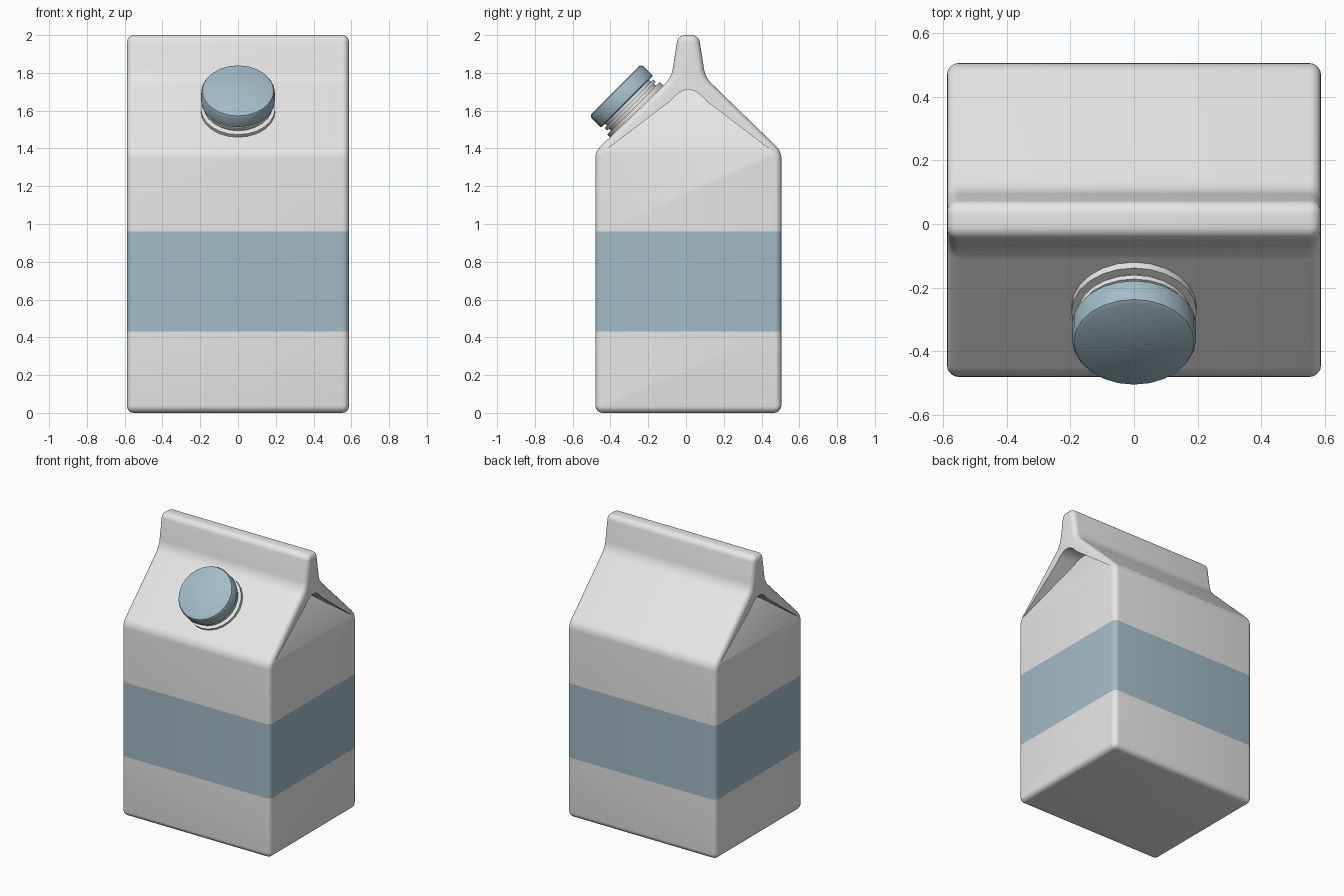
import bpy, bmesh, math
from mathutils import Vector, Matrix

if "Cube" in bpy.data.objects:
    bpy.data.objects.remove(bpy.data.objects["Cube"])

CY = 0.0125            # carton centre in y
HW = 0.587             # half width in x
RIM = 0.035            # rounding of the end edges


def material(name, rgb):
    m = bpy.data.materials.new(name)
    m.diffuse_color = (*rgb, 1)
    m.use_nodes = True
    m.node_tree.nodes["Principled BSDF"].inputs["Base Color"].default_value = m.diffuse_color
    return m


white = material("carton white", (0.8, 0.8, 0.8))
blue = material("soft blue", (0.37, 0.50, 0.57))


def make_object(name, bm, mats, smooth=40):
    bmesh.ops.recalc_face_normals(bm, faces=bm.faces[:])
    me = bpy.data.meshes.new(name)
    bm.to_mesh(me)
    bm.free()
    ob = bpy.data.objects.new(name, me)
    bpy.context.collection.objects.link(ob)
    for m in mats:
        me.materials.append(m)
    bpy.ops.object.select_all(action='DESELECT')
    ob.select_set(True)
    bpy.context.view_layer.objects.active = ob
    if smooth:
        bpy.ops.object.shade_smooth_by_angle(angle=math.radians(smooth))
    return ob


def loft(bm, rings):
    """Skin closed rings of points and cap both ends."""
    loops = [[bm.verts.new(p) for p in r] for r in rings]
    n = len(loops[0])
    for a, b in zip(loops, loops[1:]):
        for i in range(n):
            j = (i + 1) % n
            bm.faces.new((a[i], a[j], b[j], b[i]))
    bm.faces.new(loops[0])
    bm.faces.new(loops[-1])


def fillet(points, steps=6):
    """Round each corner (y, z, radius) of a closed polygon."""
    out = []
    n = len(points)
    for i, (y, z, r) in enumerate(points):
        p = Vector((y, z))
        a = (Vector(points[i - 1][:2]) - p).normalized()
        b = (Vector(points[(i + 1) % n][:2]) - p).normalized()
        half = a.angle(b) / 2
        c = p + (a + b).normalized() * r / math.sin(half)
        t = r / math.tan(half)
        u, v = p + a * t - c, p + b * t - c
        for k in range(steps + 1):
            f = k / steps
            ang = math.pi - 2 * half
            w = (u * math.sin((1 - f) * ang) + v * math.sin(f * ang)) / math.sin(ang)
            out.append(c + w)
    return out


# Carton body: rounded gable profile, lofted along x with rounded ends
right = [(0.4925, 0, 0.04), (0.4925, 1.385, 0.09),
         (0.09, 1.775, 0.14), (0.055, 2.0, 0.043)]
profile = fillet(right + [(-y, z, r) for y, z, r in reversed(right)])
n = len(profile)
normals = []
for i in range(n):
    e = (profile[(i + 1) % n] - profile[i - 1]).normalized()
    normals.append(Vector((e.y, -e.x)))     # outward, profile runs anticlockwise


def ring(x, inset):
    return [(x, p.x - q.x * inset + CY, p.y - q.y * inset)
            for p, q in zip(profile, normals)]


ends = []
for k in range(6):
    a = math.pi / 2 * k / 5
    ends.append((HW - RIM * (1 - math.cos(a)), RIM * (1 - math.sin(math.pi / 2 - a))))
ends = [(HW - RIM * (1 - math.sin(math.pi / 2 * k / 5)),
         RIM * (1 - math.cos(math.pi / 2 * k / 5))) for k in range(6)]
bm = bmesh.new()
loft(bm, [ring(-x, t) for x, t in reversed(ends)] + [ring(x, t) for x, t in ends])

# Painted band around the body
for z in (0.43, 0.96):
    bmesh.ops.bisect_plane(bm, geom=bm.verts[:] + bm.edges[:] + bm.faces[:],
                           plane_co=(0, 0, z), plane_no=(0, 0, 1))
for f in bm.faces:
    f.material_index = int(0.43 < f.calc_center_median().z < 0.96)
body = make_object("carton_body", bm, [white, blue], 0)

# Folded gable recesses: arched wedges cut into both ends
arch = [(-0.465, 1.37), (-0.10, 1.647), (-0.065, 1.683), (-0.03, 1.706), (0, 1.712)]
arch += [(-y, z) for y, z in reversed(arch[:-1])]
for side in (-1, 1):
    bm = bmesh.new()
    loft(bm, [[(side * (HW - 0.15 * (z - 1.385) / 0.33), y + CY, z) for y, z in arch],
              [(side * 0.75, y + CY, z) for y, z in arch]])
    cutter = make_object("gable_cutter", bm, [white], 0)
    cutter.hide_render = True
    bpy.context.view_layer.objects.active = body
    mod = body.modifiers.new("gable_fold", 'BOOLEAN')
    mod.operation = 'DIFFERENCE'
    mod.solver = 'EXACT'
    mod.object = cutter
    bpy.ops.object.modifier_apply(modifier=mod.name)
    bpy.data.objects.remove(cutter)
bpy.ops.object.select_all(action='DESELECT')
body.select_set(True)
bpy.context.view_layer.objects.active = body
bpy.ops.object.shade_smooth_by_angle(angle=math.radians(28))


# Spout and cap: turned parts tilted 45 degrees onto the front slope
def turned(name, prof, mat, sides=24):
    bm = bmesh.new()
    loft(bm, [[(r * math.cos(2 * math.pi * i / sides),
                r * math.sin(2 * math.pi * i / sides), h) for i in range(sides)]
              for r, h in prof])
    tilt = Matrix.Translation((0, -0.375, 1.71)) @ Matrix.Rotation(math.radians(45), 4, 'X')
    bmesh.ops.transform(bm, matrix=tilt, verts=bm.verts[:])
    return make_object(name, bm, [mat], 35)


turned("spout", [(0.197, -0.20), (0.197, -0.138), (0.168, -0.138), (0.168, -0.122),
                 (0.182, -0.122), (0.182, -0.104), (0.165, -0.104), (0.165, -0.05)], white)
turned("cap", [(0.19, -0.088), (0.195, -0.083), (0.195, -0.018), (0.189, -0.006),
               (0.176, 0.0)], blue)
